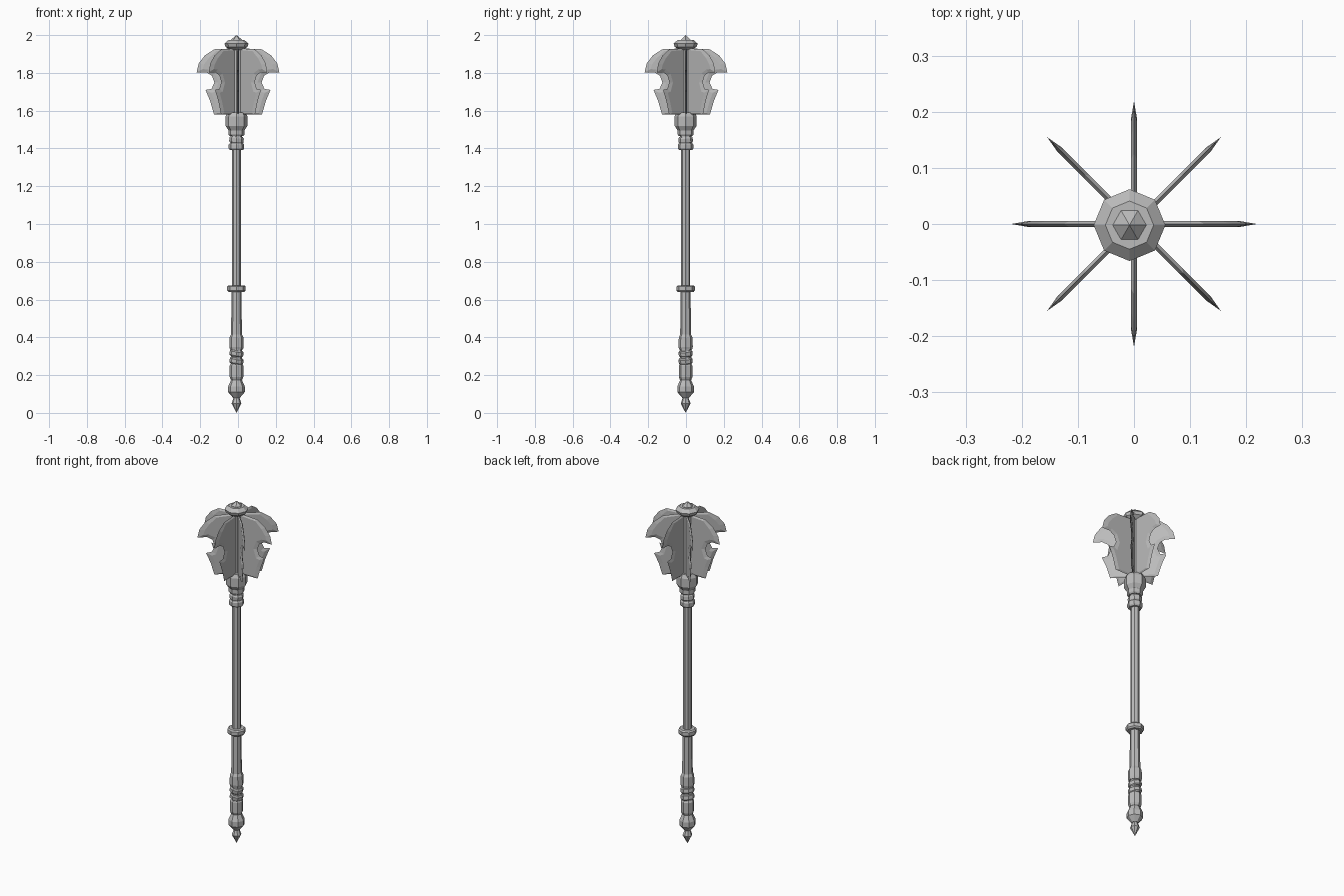
import bpy, bmesh, math
from mathutils import Matrix, Vector

cube = bpy.data.objects.get("Cube")
if cube:
    bpy.data.objects.remove(cube)

steel = bpy.data.materials.new("steel_grey")
steel.use_nodes = True
GREY = (0.5, 0.5, 0.5, 1)
steel.diffuse_color = GREY
steel.node_tree.nodes["Principled BSDF"].inputs["Base Color"].default_value = GREY

AXIS = Vector((-0.008, -0.002, 0))


def finish(name, bm):
    bmesh.ops.recalc_face_normals(bm, faces=bm.faces)
    mesh = bpy.data.meshes.new(name)
    bm.to_mesh(mesh)
    bm.free()
    mesh.materials.append(steel)
    obj = bpy.data.objects.new(name, mesh)
    bpy.context.collection.objects.link(obj)
    return obj


def lathe(name, profile, sides=8, turn=0.0, tilt=0.0):
    """Faceted turned part from (radius, height) pairs, optionally tilted."""
    bm = bmesh.new()
    mid = Vector((0, 0, sum(z for r, z in profile) / len(profile)))
    rot = Matrix.Rotation(tilt, 3, (0.5, 1, 0))
    rings = []
    for r, z in profile:
        count = 1 if r == 0 else sides
        ring = []
        for i in range(count):
            a = turn + math.tau * i / sides
            p = Vector((r * math.cos(a), r * math.sin(a), z))
            ring.append(bm.verts.new(rot @ (p - mid) + mid + AXIS))
        rings.append(ring)
    for low, high in zip(rings, rings[1:]):
        for i in range(sides):
            j = (i + 1) % sides
            quad = [low[i % len(low)], low[j % len(low)],
                    high[j % len(high)], high[i % len(high)]]
            bm.faces.new(list(dict.fromkeys(quad)))
    for ring in (rings[0], rings[-1]):
        if len(ring) > 1:
            bm.faces.new(ring)
    return finish(name, bm)


# Pommel and grip
lathe("pommel_spike", [(0, 0), (0.026, 0.05), (0.012, 0.09)])
lathe("pommel_knob", [(0.018, 0.08), (0.044, 0.11), (0.044, 0.14), (0.024, 0.185)])
lathe("grip_lower", [(0.03, 0.175), (0.036, 0.19), (0.036, 0.25), (0.03, 0.26)])
lathe("grip_core", [(0.03, 0.24), (0.03, 0.36)])
for i, z in enumerate((0.275, 0.315)):
    lathe(f"grip_wrap_{i + 1}", [(0.031, z - 0.017), (0.037, z - 0.01),
                                 (0.037, z + 0.01), (0.031, z + 0.017)], tilt=0.2)
lathe("grip_upper", [(0.034, 0.335), (0.038, 0.35), (0.036, 0.4), (0.029, 0.415)])

# Shaft and ring
lathe("lower_shaft", [(0.029, 0.4), (0.026, 0.65)])
lathe("shaft_ring", [(0.042, 0.64), (0.049, 0.648), (0.049, 0.668), (0.042, 0.675)])
lathe("upper_shaft", [(0.024, 0.65), (0.024, 1.42)])
lathe("head_core", [(0.03, 1.4), (0.03, 1.94)])

# Collars under the head
for i, (z, r, tilt) in enumerate([(1.41, 0.041, 0), (1.445, 0.038, 0.12), (1.485, 0.043, 0)]):
    lathe(f"collar_{i + 1}", [(r - 0.006, z - 0.018), (r, z - 0.01),
                              (r, z + 0.01), (r - 0.006, z + 0.018)], tilt=tilt)
lathe("head_socket", [(0.042, 1.495), (0.058, 1.52), (0.058, 1.57), (0.048, 1.59)])

# Crown
lathe("crown_cap", [(0.035, 1.922), (0.058, 1.938), (0.064, 1.955), (0.043, 1.973)])
lathe("crown_point", [(0.03, 1.965), (0.03, 1.975), (0, 2.0)], sides=6)

# Eight flanges: sharpened outer outline, and the inner line of the bevel
EDGE = [(0.01, 1.93), (0.125, 1.925), (0.175, 1.893), (0.208, 1.85), (0.219, 1.803),
        (0.168, 1.803), (0.138, 1.785), (0.125, 1.75), (0.14, 1.715), (0.172, 1.71),
        (0.147, 1.65), (0.127, 1.58), (0.01, 1.58)]
FLAT = [(0.01, 1.922), (0.115, 1.915), (0.155, 1.878), (0.18, 1.845), (0.187, 1.82),
        (0.158, 1.818), (0.122, 1.798), (0.103, 1.75), (0.12, 1.7), (0.142, 1.695),
        (0.125, 1.65), (0.108, 1.588), (0.01, 1.588)]
HALF = 0.0055

for k in range(8):
    bm = bmesh.new()
    edge = [bm.verts.new((x, 0, z)) for x, z in EDGE]
    for side in (-HALF, HALF):
        flat = [bm.verts.new((x, side, z)) for x, z in FLAT]
        bm.faces.new(flat)
        for i in range(len(edge)):
            j = (i + 1) % len(edge)
            bm.faces.new((edge[i], edge[j], flat[j], flat[i]))
    bmesh.ops.rotate(bm, verts=bm.verts, matrix=Matrix.Rotation(math.tau * k / 8, 3, 'Z'))
    finish(f"flange_{k + 1}", bm)
